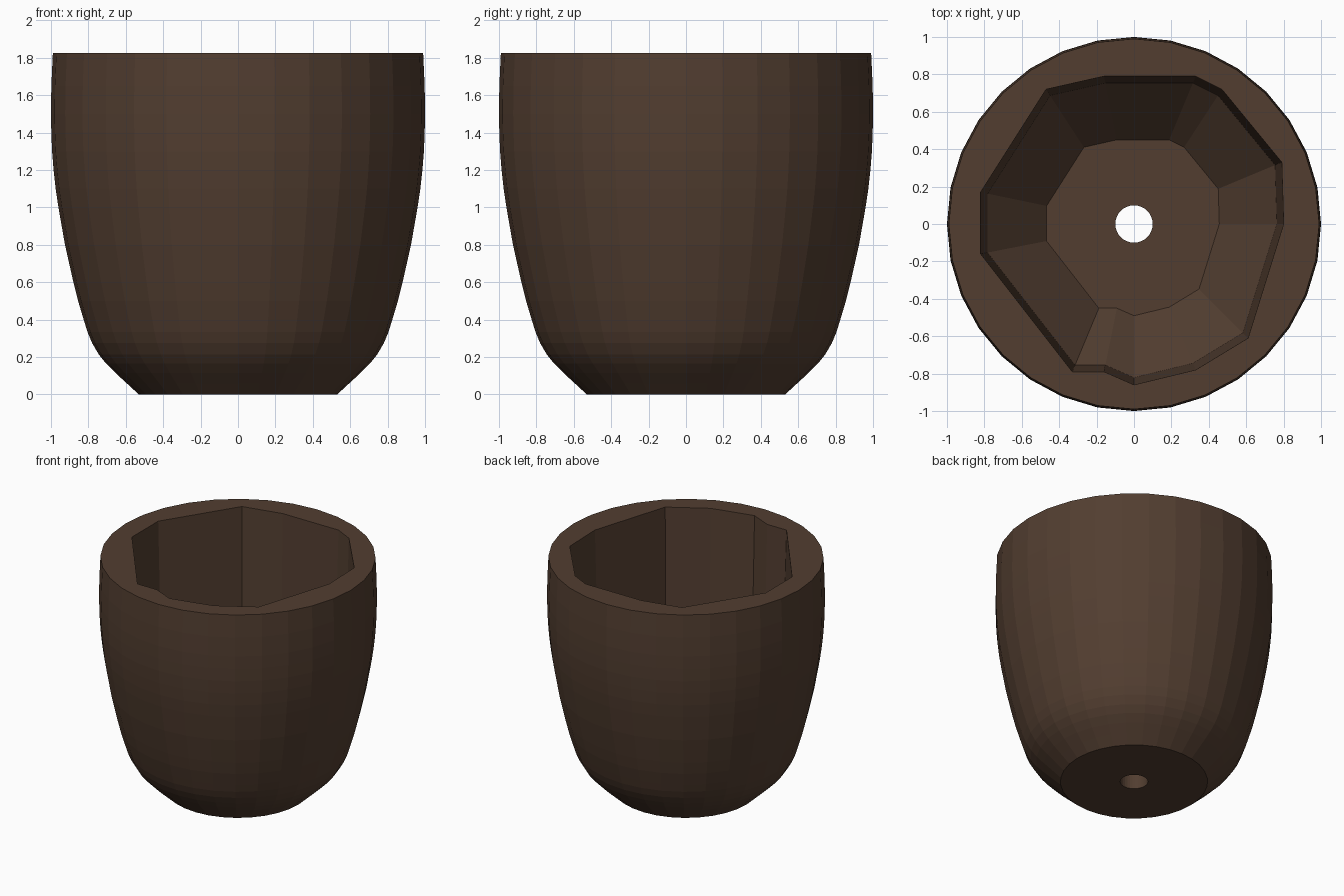
import bpy, bmesh, math
from mathutils import Vector

if "Cube" in bpy.data.objects:
    bpy.data.objects.remove(bpy.data.objects["Cube"])

SIDES = 32
# outer wall silhouette (radius, height)
OUTER = [(0.53, 0), (0.595, 0.06), (0.655, 0.115), (0.705, 0.165), (0.745, 0.215),
         (0.78, 0.275), (0.805, 0.335), (0.825, 0.40), (0.855, 0.50), (0.88, 0.60),
         (0.925, 0.80), (0.96, 1.0), (0.975, 1.1), (0.986, 1.2), (0.994, 1.3),
         (0.998, 1.4), (1.0, 1.5), (0.998, 1.65), (0.99, 1.825)]
# uneven, hand-carved opening
OPENING = [(-0.47, 0.72), (-0.16, 0.79), (0.33, 0.79), (0.47, 0.72), (0.79, 0.33),
           (0.80, 0), (0.61, -0.61), (0.33, -0.78), (0, -0.86), (-0.16, -0.79),
           (-0.33, -0.79), (-0.82, -0.16), (-0.82, 0.17)]
# cavity levels (scale of opening, height)
CAVITY = [(1.0, 1.825), (0.955, 0.5), (0.57, 0.15)]

bm = bmesh.new()


def circle(r):
    return [(r * math.cos(2 * math.pi * i / SIDES), r * math.sin(2 * math.pi * i / SIDES))
            for i in range(SIDES)]


def loft(rings):
    """Skin a stack of (points, height) rings; return the first and last edge loops."""
    loops = [[bm.verts.new((x, y, z)) for x, y in pts] for pts, z in rings]
    n = len(loops[0])
    for a, b in zip(loops, loops[1:]):
        for i in range(n):
            j = (i + 1) % n
            bm.faces.new((a[i], a[j], b[j], b[i]))
    return [[bm.edges.get((l[i], l[(i + 1) % n])) for i in range(n)]
            for l in (loops[0], loops[-1])]


def fill(outer, inner, normal):
    bmesh.ops.triangle_fill(bm, edges=outer + inner, use_beauty=True, normal=Vector(normal))


# outer wall, carved cavity and drain hole
base, rim = loft([(circle(r), z) for r, z in OUTER])
mouth, floor = loft([([(x * s, y * s) for x, y in OPENING], z) for s, z in CAVITY])
drain_top, drain_bottom = loft([(circle(0.1), CAVITY[-1][1]), (circle(0.1), 0)])

# flat rim, cavity floor and underside
fill(rim, mouth, (0, 0, 1))
fill(floor, drain_top, (0, 0, 1))
fill(base, drain_bottom, (0, 0, -1))
bmesh.ops.recalc_face_normals(bm, faces=bm.faces)

mesh = bpy.data.meshes.new("plant_pot")
bm.to_mesh(mesh)
bm.free()
pot = bpy.data.objects.new("plant_pot", mesh)
bpy.context.collection.objects.link(pot)

mat = bpy.data.materials.new("dark brown clay")
mat.diffuse_color = (0.085, 0.048, 0.030, 1)
mat.use_nodes = True
mat.node_tree.nodes["Principled BSDF"].inputs["Base Color"].default_value = mat.diffuse_color
mesh.materials.append(mat)
